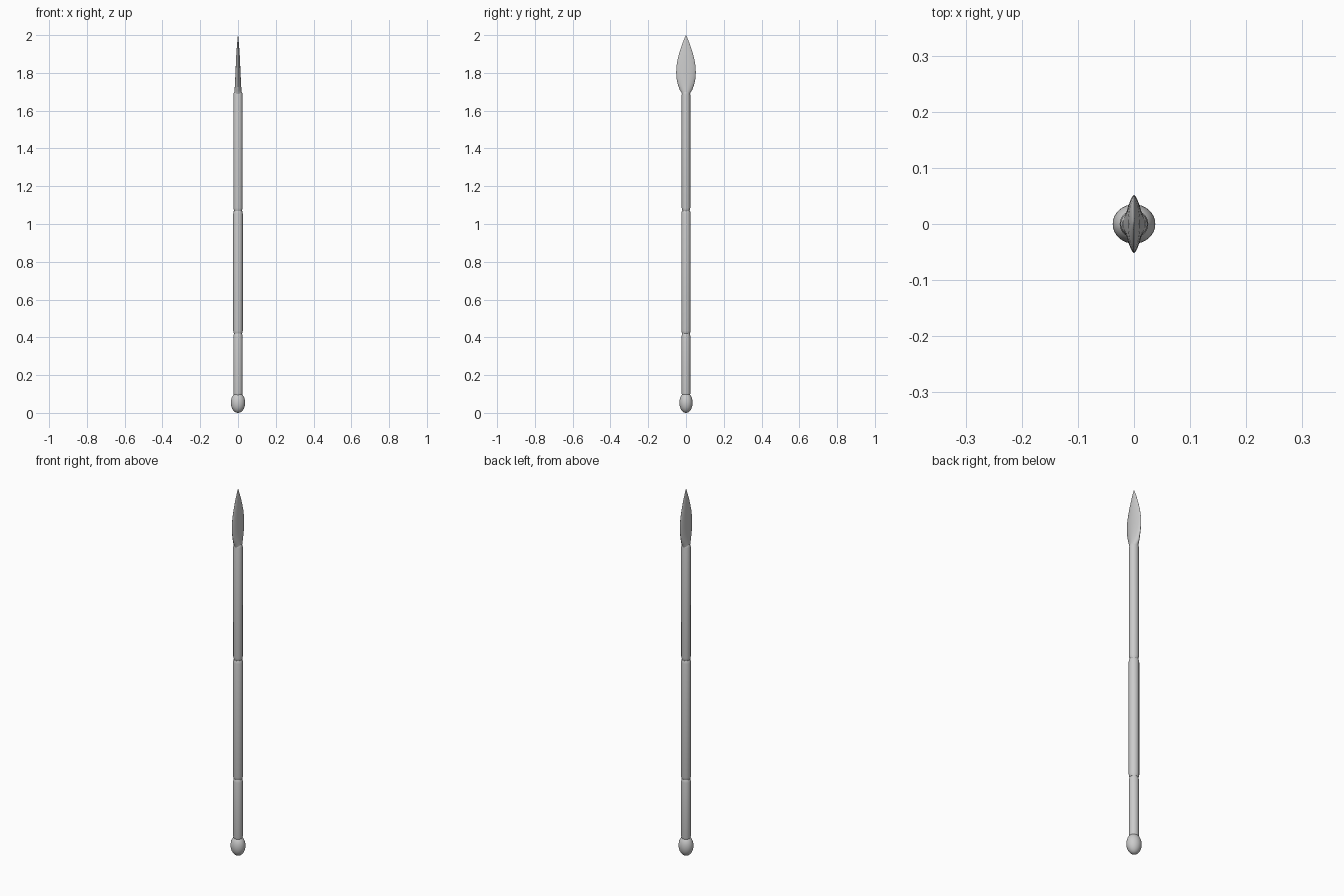
import bpy, bmesh, math

if "Cube" in bpy.data.objects:
    bpy.data.objects.remove(bpy.data.objects["Cube"])


def loft(name, rings, n=32, lens=0.0):
    """Skin elliptical rings (z, half_x, half_y); lens > 0 sharpens the y edges."""
    bm = bmesh.new()
    loops = []
    for i, (z, rx, ry) in enumerate(rings):
        k = lens * min(1, i / 3)
        loop = []
        for j in range(n):
            a = 2 * math.pi * j / n
            c, s = math.cos(a), math.sin(a)
            loop.append(bm.verts.new((rx * c * abs(c) ** k, ry * s, z)))
        loops.append(loop)
    for a, b in zip(loops, loops[1:]):
        for j in range(n):
            k = (j + 1) % n
            bm.faces.new((a[j], a[k], b[k], b[j]))
    bm.faces.new(loops[0][::-1])
    bm.faces.new(loops[-1])
    me = bpy.data.meshes.new(name)
    bm.to_mesh(me)
    bm.free()
    ob = bpy.data.objects.new(name, me)
    bpy.context.collection.objects.link(ob)
    bpy.context.view_layer.objects.active = ob
    ob.select_set(True)
    bpy.ops.object.shade_smooth_by_angle(angle=math.radians(40))
    ob.select_set(False)
    return ob


def shaft_section(name, z0, z1, rx, ry):
    # rounded ends form the shallow grooves between sections
    prof = [(0, .85), (.006, .93), (.015, 1)]
    rings = [(z0 + d, rx * f, ry * f) for d, f in prof]
    rings += [(z1 - d, rx * f, ry * f) for d, f in reversed(prof)]
    return loft(name, rings)


# Three-part shaft
shaft_section("lower_shaft", 0.09, 0.42, 0.0245, 0.0235)
shaft_section("middle_shaft", 0.42, 1.07, 0.0255, 0.0245)
shaft_section("upper_shaft", 1.07, 1.70, 0.0240, 0.0225)

# Egg-shaped pommel
bpy.ops.mesh.primitive_uv_sphere_add(segments=32, ring_count=20, radius=1,
                                     location=(0, 0, 0.054))
pommel = bpy.context.object
pommel.name = "pommel"
pommel.scale = (0.038, 0.035, 0.054)
bpy.ops.object.shade_smooth_by_angle()
pommel.select_set(False)

# Leaf-shaped blade, flat in x with sharp edges along y
loft("blade", [
    (1.680, .0210, .0200), (1.695, .0200, .0235), (1.710, .0185, .0330),
    (1.735, .0165, .0425), (1.765, .0150, .0490), (1.800, .0135, .0520),
    (1.835, .0120, .0505), (1.870, .0105, .0445), (1.905, .0085, .0355),
    (1.940, .0060, .0245), (1.970, .0035, .0135), (2.000, .0005, .0010),
], lens=0.35)
